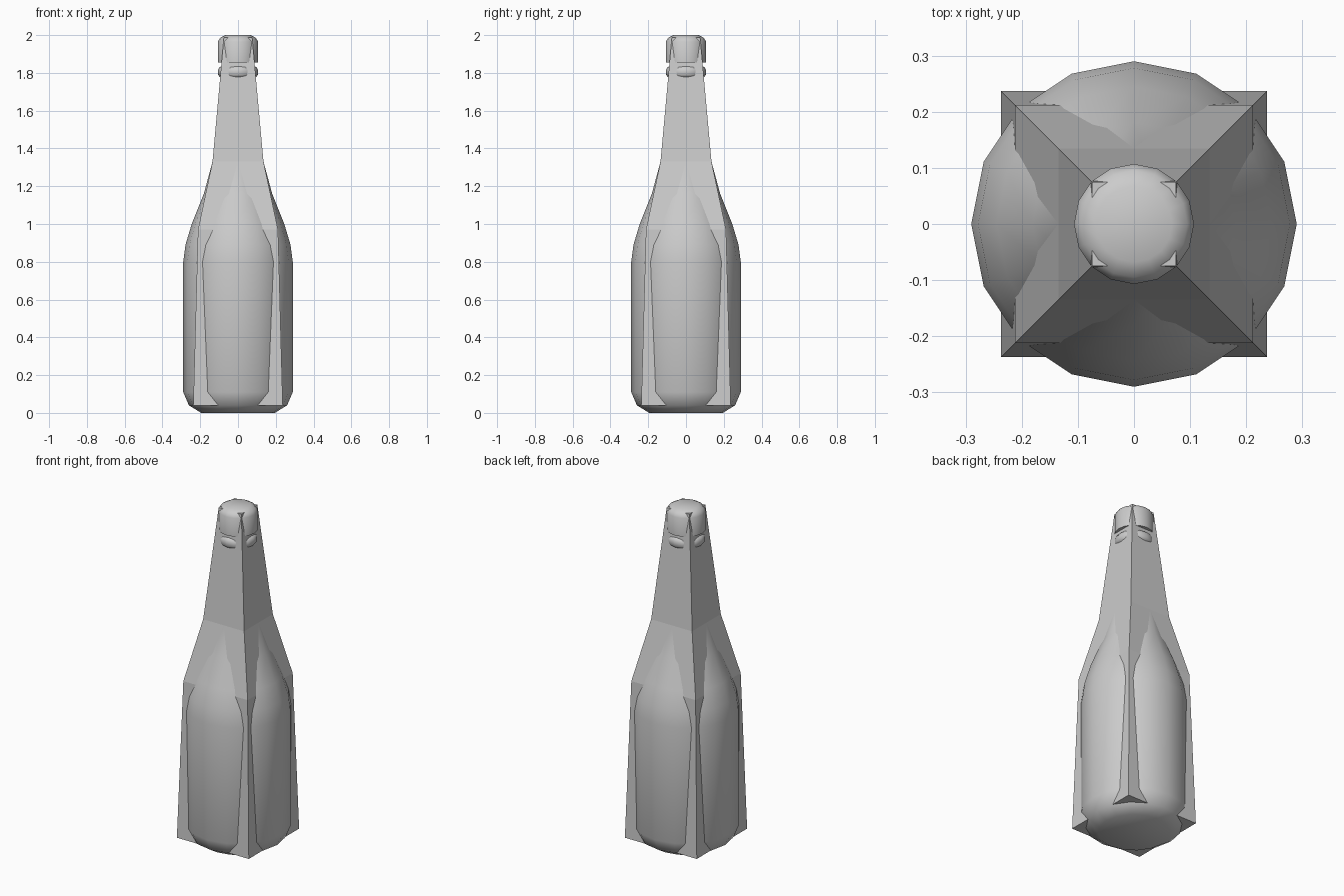
import bpy, bmesh, math

if "Cube" in bpy.data.objects:
    bpy.data.objects.remove(bpy.data.objects["Cube"])


def loft(name, profile, sides, offset=0.0, smooth=None):
    """Stack regular polygon rings (radius, z) and cap both ends."""
    bm = bmesh.new()
    rings = []
    for r, z in profile:
        rings.append([bm.verts.new((r * math.cos(offset + math.tau * i / sides),
                                    r * math.sin(offset + math.tau * i / sides), z))
                      for i in range(sides)])
    for a, b in zip(rings, rings[1:]):
        for i in range(sides):
            j = (i + 1) % sides
            bm.faces.new((a[i], a[j], b[j], b[i]))
    bm.faces.new(rings[0][::-1])
    bm.faces.new(rings[-1])
    mesh = bpy.data.meshes.new(name)
    bm.to_mesh(mesh)
    bm.free()
    obj = bpy.data.objects.new(name, mesh)
    bpy.context.collection.objects.link(obj)
    if smooth:
        bpy.ops.object.select_all(action='DESELECT')
        obj.select_set(True)
        bpy.context.view_layer.objects.active = obj
        bpy.ops.object.shade_smooth_by_angle(angle=math.radians(smooth))
    return obj


# Round bottle body with shoulder, neck and lip ring
loft("bottle_body", [
    (0.195, 0.0), (0.26, 0.04), (0.29, 0.11), (0.29, 0.80), (0.278, 0.89),
    (0.245, 1.0), (0.181, 1.16), (0.135, 1.33), (0.085, 1.77),
    (0.098, 1.78), (0.106, 1.79), (0.106, 1.815), (0.098, 1.83), (0.08, 1.84),
    (0.08, 1.90)], 16, smooth=40)

# Cap on the neck
loft("bottle_cap", [
    (0.08, 1.855), (0.107, 1.855), (0.107, 1.965), (0.095, 1.985), (0.068, 2.0)],
    16, smooth=40)

# Square tapered shell crossing the round bottle (half widths to corner radii)
shell = [(0.237, 0.04), (0.212, 0.97), (0.135, 1.33), (0.075, 1.988)]
loft("square_shell", [(h * math.sqrt(2), z) for h, z in shell], 4, math.pi / 4)
